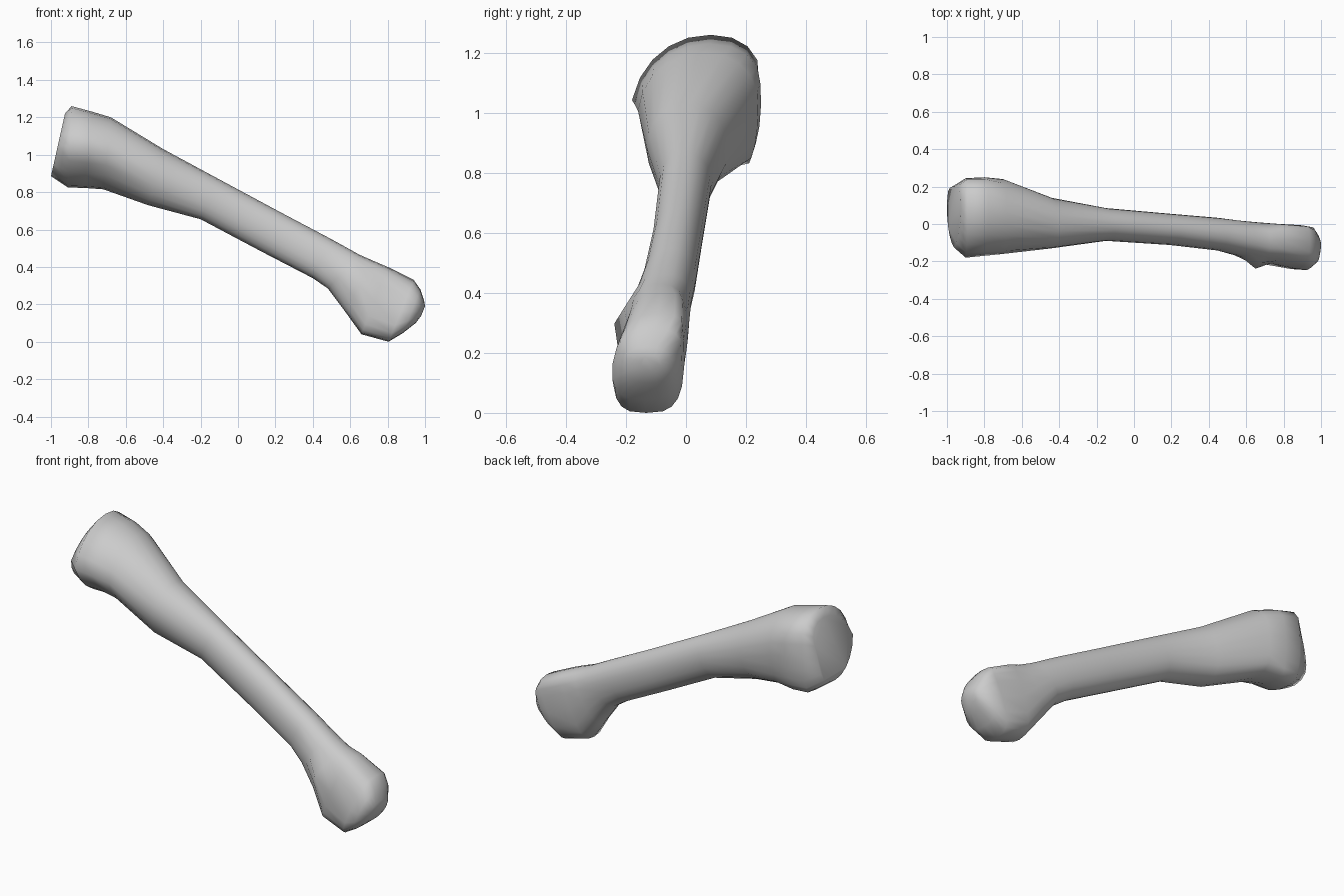
import bpy, bmesh, math
from mathutils import Vector

SIDES = 20

# cross-sections along the shaft: top x, top z, bottom x, bottom z,
# y min, y max, underside y shift, topside y shift, squareness
sections = [
    (-0.925, 1.22, -1.00, 0.885, -0.125, 0.20, 0.05, 0.05, 2.1),  # flat end face
    (-0.89, 1.26, -0.91, 0.825, -0.18, 0.245, 0.11, 0.05, 2.2),   # large head
    (-0.78, 1.23, -0.82, 0.822, -0.17, 0.25, 0.11, 0.04, 2.2),
    (-0.68, 1.20, -0.72, 0.815, -0.16, 0.24, 0.07, 0.02, 2.1),
    (-0.40, 1.03, -0.48, 0.73, -0.13, 0.14, 0.00, 0.00, 2.1),
    (-0.10, 0.868, -0.20, 0.655, -0.09, 0.085, 0.00, 0.00, 2.1),  # shaft
    (0.25, 0.68, 0.13, 0.48, -0.112, 0.055, 0.00, 0.00, 2.1),
    (0.50, 0.548, 0.40, 0.34, -0.142, 0.033, 0.00, 0.00, 2.2),
    (0.65, 0.465, 0.48, 0.285, -0.17, 0.018, 0.00, 0.00, 2.3),
    (0.73, 0.43, 0.57, 0.165, -0.19, 0.01, 0.00, 0.00, 2.5),
    (0.80, 0.40, 0.66, 0.04, -0.21, 0.003, -0.02, 0.02, 3.0),     # small head
    (0.94, 0.33, 0.805, 0.0, -0.24, -0.005, -0.01, 0.03, 3.1),
    (0.975, 0.28, 0.88, 0.045, -0.245, -0.015, -0.01, 0.02, 2.8),
    (0.995, 0.22, 0.95, 0.10, -0.205, -0.05, 0.00, 0.00, 2.4),
    (1.00, 0.19, 0.98, 0.14, -0.15, -0.08, 0.00, 0.00, 2.2),
]


def ring(bm, tx, tz, bx, bz, y0, y1, low, high, power):
    verts = []
    for i in range(SIDES):
        a = 2 * math.pi * i / SIDES
        c, s = math.cos(a), math.sin(a)
        u = math.copysign(abs(c) ** (2 / power), c)
        t = math.copysign(abs(s) ** (2 / power), s)
        y = (y0 + y1) / 2 + u * (y1 - y0) / 2
        shift = high if t > 0 else low
        y = min(y + abs(t) * shift, y1 - 0.4 * max(shift, 0) * t * t)
        verts.append(bm.verts.new(((tx + bx) / 2 + t * (tx - bx) / 2, y,
                                   (tz + bz) / 2 + t * (tz - bz) / 2)))
    return verts


# loft the bone
bm = bmesh.new()
rings = [ring(bm, *s) for s in sections]
for a, b in zip(rings, rings[1:]):
    for i in range(SIDES):
        j = (i + 1) % SIDES
        bm.faces.new((a[i], a[j], b[j], b[i]))
bm.faces.new(rings[0])
bm.faces.new(rings[-1])

# small knob on the front beside the small head
knob = Vector((0.65, -0.19, 0.30))
for v in bm.verts:
    d = (v.co - knob).length
    if v.co.y < -0.12 and d < 0.1:
        v.co.y -= 0.05 * (1 - d / 0.1)

bmesh.ops.recalc_face_normals(bm, faces=bm.faces[:])
mesh = bpy.data.meshes.new("bone")
bm.to_mesh(mesh)
bm.free()
bone = bpy.data.objects.new("bone", mesh)
bpy.context.collection.objects.link(bone)
bpy.context.view_layer.objects.active = bone
bone.select_set(True)
bpy.ops.object.shade_smooth_by_angle(angle=math.radians(75))
